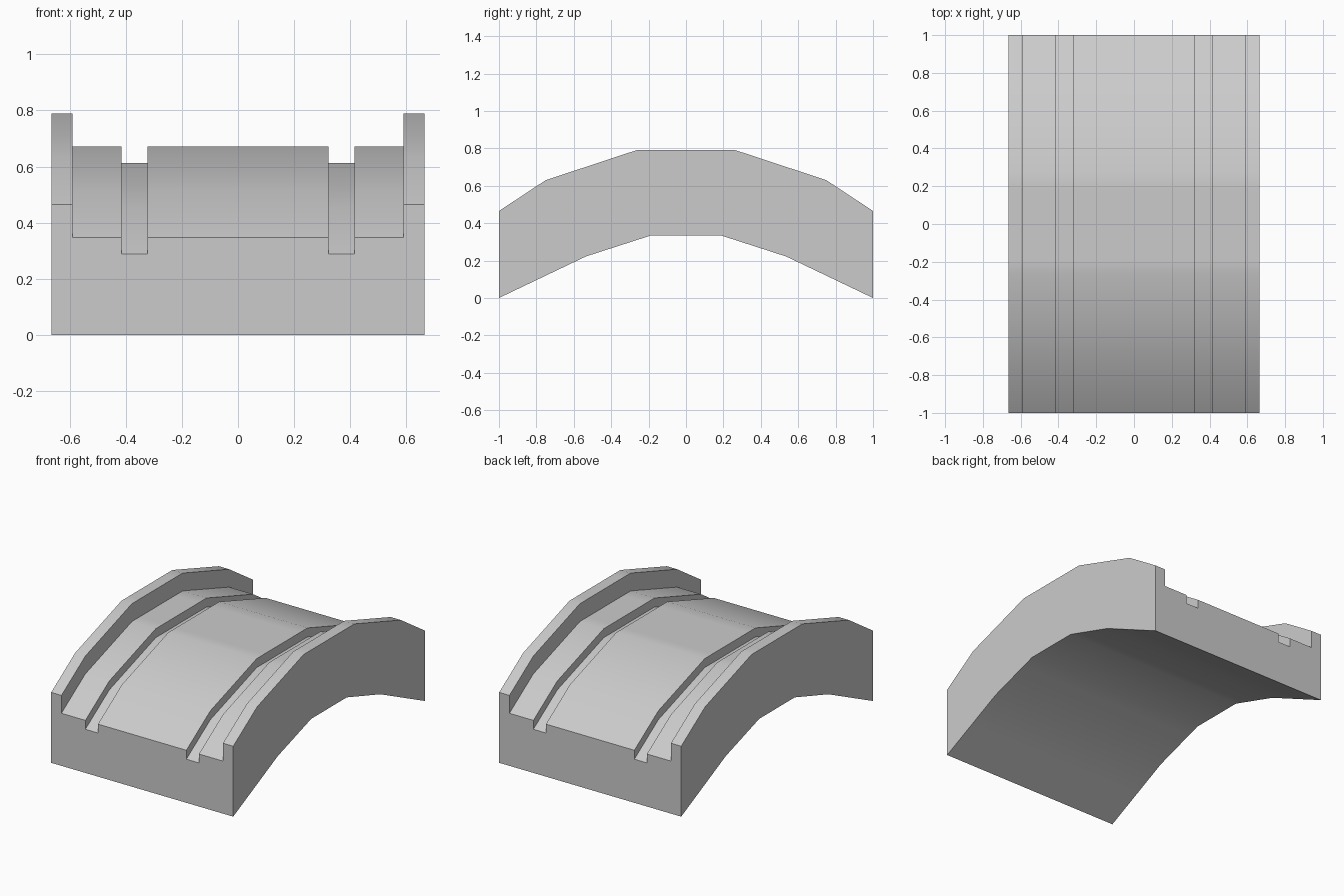
import bpy
import bmesh
import math

if "Cube" in bpy.data.objects:
    bpy.data.objects.remove(bpy.data.objects["Cube"], do_unlink=True)

# Half profiles of the arch: (distance from the middle, height)
OUTER = [(0, 0.79), (0.265, 0.79), (0.75, 0.63), (1, 0.465)]
INNER = [(0, 0.335), (0.185, 0.335), (0.535, 0.222), (1, 0)]

# Walkway steps from the middle outwards: (outer x, depth below parapet top)
STEPS = [(0.323, 0.118), (0.415, 0.177), (0.59, 0.118), (0.665, 0)]


def height(profile, y):
    """Height of a half profile at y, mirrored about the middle."""
    y = abs(y)
    for (a, za), (b, zb) in zip(profile, profile[1:]):
        if y <= b:
            return za + (zb - za) * (y - a) / (b - a)


def half_section():
    """Stepped upper edge as (x, drop) for the left half."""
    edge, start = [], None
    for x, drop in STEPS:
        if start is not None:
            edge.append((start, drop))
        edge.append((x, drop))
        start = x
    return edge


# Loft the stepped section along the arch
half = half_section()
upper = [(-x, d) for x, d in reversed(half)] + half
width = STEPS[-1][0]
distances = {y for y, z in OUTER + INNER if y > 0}
stations = sorted(distances | {-y for y in distances})

bm = bmesh.new()
rings = []
for y in stations:
    points = [(x, y, height(OUTER, y) - drop) for x, drop in upper]
    points += [(width, y, height(INNER, y)), (-width, y, height(INNER, y))]
    rings.append([bm.verts.new(p) for p in points])

for a, b in zip(rings, rings[1:]):
    for i in range(len(a)):
        j = (i + 1) % len(a)
        bm.faces.new((a[i], a[j], b[j], b[i]))
bm.faces.new(rings[0])
bm.faces.new(rings[-1])

# Merge flat neighbours so only the real facets remain
bmesh.ops.dissolve_limit(bm, angle_limit=math.radians(0.5),
                         verts=bm.verts[:], edges=bm.edges[:])
bmesh.ops.recalc_face_normals(bm, faces=bm.faces[:])

mesh = bpy.data.meshes.new("arch_bridge")
bm.to_mesh(mesh)
bm.free()
bridge = bpy.data.objects.new("arch_bridge", mesh)
bpy.context.collection.objects.link(bridge)

# Plain grey surface
grey = bpy.data.materials.new("light_grey")
grey.use_nodes = True
colour = (0.6, 0.6, 0.6, 1)
grey.diffuse_color = colour
grey.node_tree.nodes["Principled BSDF"].inputs["Base Color"].default_value = colour
mesh.materials.append(grey)

bpy.ops.object.select_all(action="DESELECT")
bridge.select_set(True)
bpy.context.view_layer.objects.active = bridge
bpy.ops.object.shade_smooth_by_angle(angle=math.radians(30))
